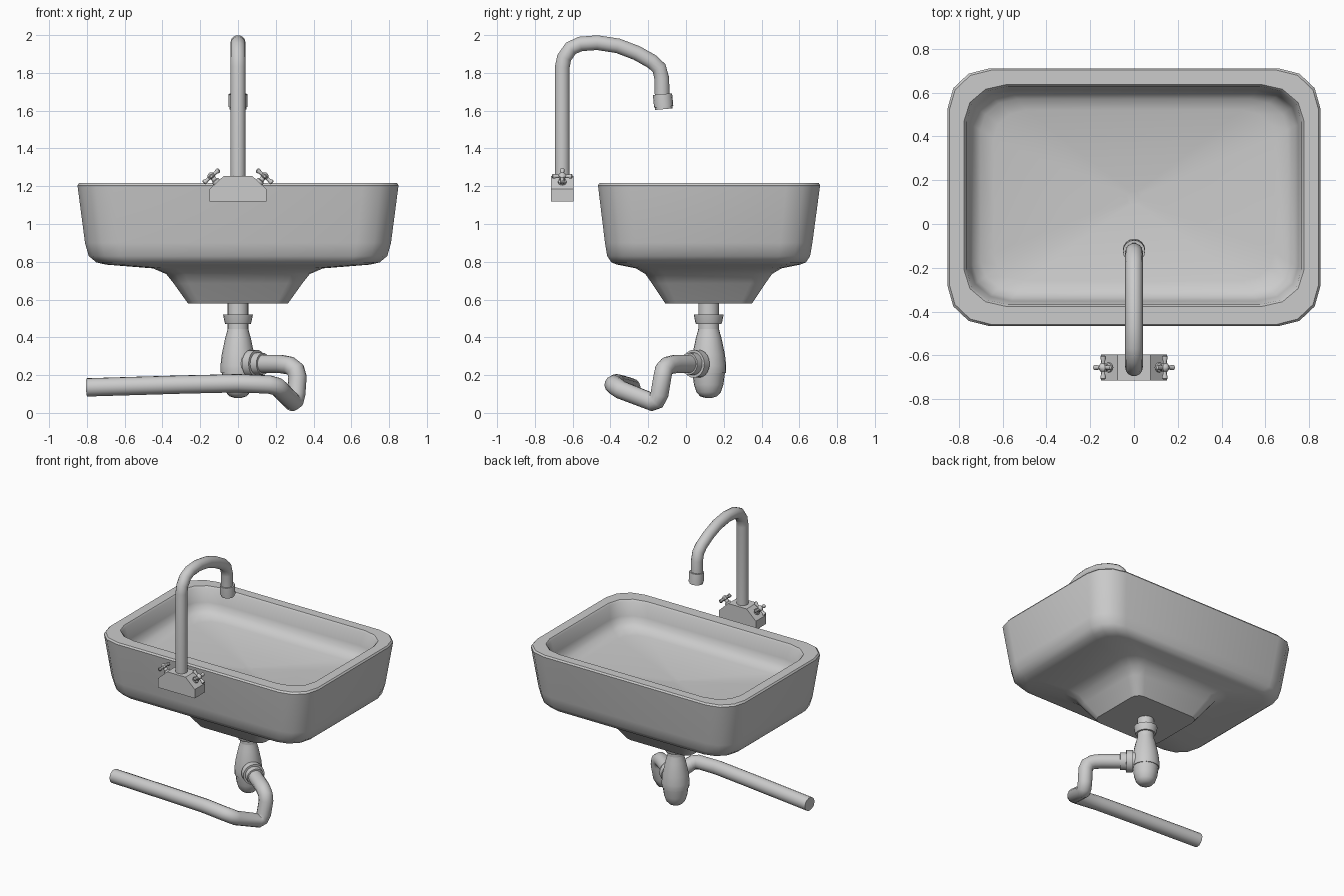
import bpy, bmesh, math
from mathutils import Vector

if "Cube" in bpy.data.objects:
    bpy.data.objects.remove(bpy.data.objects["Cube"])


def finish(name, bm, angle=40):
    bmesh.ops.remove_doubles(bm, verts=bm.verts, dist=1e-5)
    bmesh.ops.recalc_face_normals(bm, faces=bm.faces)
    me = bpy.data.meshes.new(name)
    bm.to_mesh(me)
    bm.free()
    ob = bpy.data.objects.new(name, me)
    bpy.context.collection.objects.link(ob)
    smooth(ob, angle)
    return ob


def smooth(ob, angle=40):
    bpy.ops.object.select_all(action='DESELECT')
    ob.select_set(True)
    bpy.context.view_layer.objects.active = ob
    bpy.ops.object.shade_smooth_by_angle(angle=math.radians(angle))


def skin(bm, rings):
    """Bridge successive rings of points and cap both ends."""
    loops = [[bm.verts.new(p) for p in r] for r in rings]
    n = len(loops[0])
    for a, b in zip(loops, loops[1:]):
        for i in range(n):
            j = (i + 1) % n
            bm.faces.new((a[i], a[j], b[j], b[i]))
    bm.faces.new(loops[0])
    bm.faces.new(loops[-1])


def turned(bm, base, axis, profile, sides=16):
    """Lathe (distance, radius) pairs along an axis."""
    q = Vector((0, 0, 1)).rotation_difference(Vector(axis).normalized())
    rings = []
    for d, r in profile:
        rings.append([Vector(base) + q @ Vector((r * math.cos(2 * math.pi * i / sides),
                                                 r * math.sin(2 * math.pi * i / sides), d))
                      for i in range(sides)])
    skin(bm, rings)


def tube(name, points, radius):
    cu = bpy.data.curves.new(name, 'CURVE')
    cu.dimensions = '3D'
    cu.bevel_depth = radius
    cu.bevel_resolution = 5
    cu.use_fill_caps = True
    sp = cu.splines.new('POLY')
    sp.points.add(len(points) - 1)
    for p, co in zip(sp.points, points):
        p.co = (*co, 1)
    ob = bpy.data.objects.new(name, cu)
    bpy.context.collection.objects.link(ob)
    bpy.ops.object.select_all(action='DESELECT')
    ob.select_set(True)
    bpy.context.view_layer.objects.active = ob
    bpy.ops.object.convert(target='MESH')
    smooth(bpy.context.view_layer.objects.active, 50)


def rounded_rect(hx, hy, z, rx, ry, cy):
    pts = []
    for k in range(4):
        sx, sy = ((1, 1), (-1, 1), (-1, -1), (1, -1))[k]
        for s in range(4):
            a = math.radians(90 * k + 30 * s)
            pts.append(Vector((sx * (hx - rx) + rx * math.cos(a),
                               cy + sy * (hy - ry) + ry * math.sin(a), z)))
    return pts


# Basin: half width, half depth, height, corner radii, centre y
basin = [
    (.265, .23, .58, .06, .06, .12), (.34, .30, .685, .08, .08, .12),
    (.38, .335, .735, .10, .10, .12), (.45, .385, .765, .12, .12, .12),
    (.70, .485, .785, .15, .15, .12), (.75, .515, .797, .16, .16, .12),
    (.79, .537, .83, .17, .165, .12), (.81, .549, .90, .18, .17, .12),
    (.85, .588, 1.205, .19, .18, .122), (.842, .58, 1.217, .19, .18, .122),
    (.775, .507, 1.217, .195, .165, .13), (.765, .498, 1.205, .19, .16, .13),
    (.75, .482, 1.11, .19, .16, .13), (.735, .468, 1.07, .18, .15, .13),
    (.70, .44, 1.04, .17, .14, .13), (.64, .39, 1.025, .15, .13, .13),
    (.30, .18, 1.0, .08, .06, .125), (.03, .03, .98, .015, .015, .12)]
bm = bmesh.new()
skin(bm, [rounded_rect(*r) for r in basin])
finish("basin", bm)

# Bottle trap under the basin
DRAIN = (0, .12, 0)
bm = bmesh.new()
turned(bm, DRAIN, (0, 0, 1), [(.42, .055), (.60, .055)], 20)
finish("drain_pipe", bm)
bm = bmesh.new()
turned(bm, DRAIN, (0, 0, 1), [(.47, .067), (.48, .071), (.52, .079)], 20)
finish("drain_collar", bm)
bm = bmesh.new()
turned(bm, DRAIN, (0, 0, 1),
       [(.08, .02), (.088, .045), (.11, .065), (.15, .078), (.21, .086), (.21, .091),
        (.23, .093), (.25, .093), (.31, .086), (.40, .067), (.43, .058), (.445, .055)], 20)
finish("trap_bottle", bm)

# Outlet collar and waste pipe
out = Vector((.78, -.62, 0)).normalized()
bm = bmesh.new()
turned(bm, Vector((0, .12, .26)) + out * .07, out,
       [(0, .062), (.015, .062), (.015, .074), (.06, .074), (.06, .06), (.10, .058)], 20)
finish("outlet_collar", bm)
tube("waste_pipe", [
    (.03, .095, .26), (.23, -.062, .258), (.275, -.097, .25), (.305, -.117, .228),
    (.315, -.125, .19), (.308, -.14, .10), (.300, -.156, .066), (.288, -.18, .058),
    (.225, -.345, .122), (.205, -.372, .14), (.165, -.383, .15),
    (0, -.37, .157), (-.30, -.34, .15), (-.80, -.29, .135)], .049)

# Faucet body: chamfered block
outline = [(-.15, 1.12), (.15, 1.12), (.15, 1.185), (.075, 1.255), (-.075, 1.255), (-.15, 1.185)]
bm = bmesh.new()
skin(bm, [[Vector((x, y, z)) for x, z in outline] for y in (-.715, -.595)])
finish("faucet_body", bm, 20)

# Gooseneck and nozzle
tube("gooseneck", [(0, y, z) for y, z in [
    (-.655, 1.25), (-.655, 1.83), (-.645, 1.88), (-.61, 1.93), (-.56, 1.953), (-.47, 1.96),
    (-.36, 1.943), (-.26, 1.905), (-.18, 1.86), (-.142, 1.825), (-.128, 1.77), (-.126, 1.66)]], .04)
bm = bmesh.new()
turned(bm, (0, -.117, 1.608), (0, -.09, 1),
       [(0, .046), (.012, .046), (.012, .051), (.07, .051), (.08, .05)])
finish("nozzle", bm)

# Cross-handle taps on both chamfers
for side, label in ((-1, "left"), (1, "right")):
    normal = Vector((side * .65, 0, .75)).normalized()
    slope = Vector((-side * .75, 0, .65)).normalized()
    root = Vector((side * .1125, -.655, 1.22))
    bm = bmesh.new()
    turned(bm, root - normal * .01, normal,
           [(0, .022), (.022, .022), (.026, .014), (.042, .014), (.046, .02),
            (.062, .02), (.07, .012), (.074, .004)], 12)
    for d in (slope, -slope, Vector((0, 1, 0)), Vector((0, -1, 0))):
        turned(bm, root + normal * .043, d,
               [(0, .01), (.03, .009), (.042, .013), (.05, .013), (.055, .007)], 10)
    finish(label + "_tap", bm)
